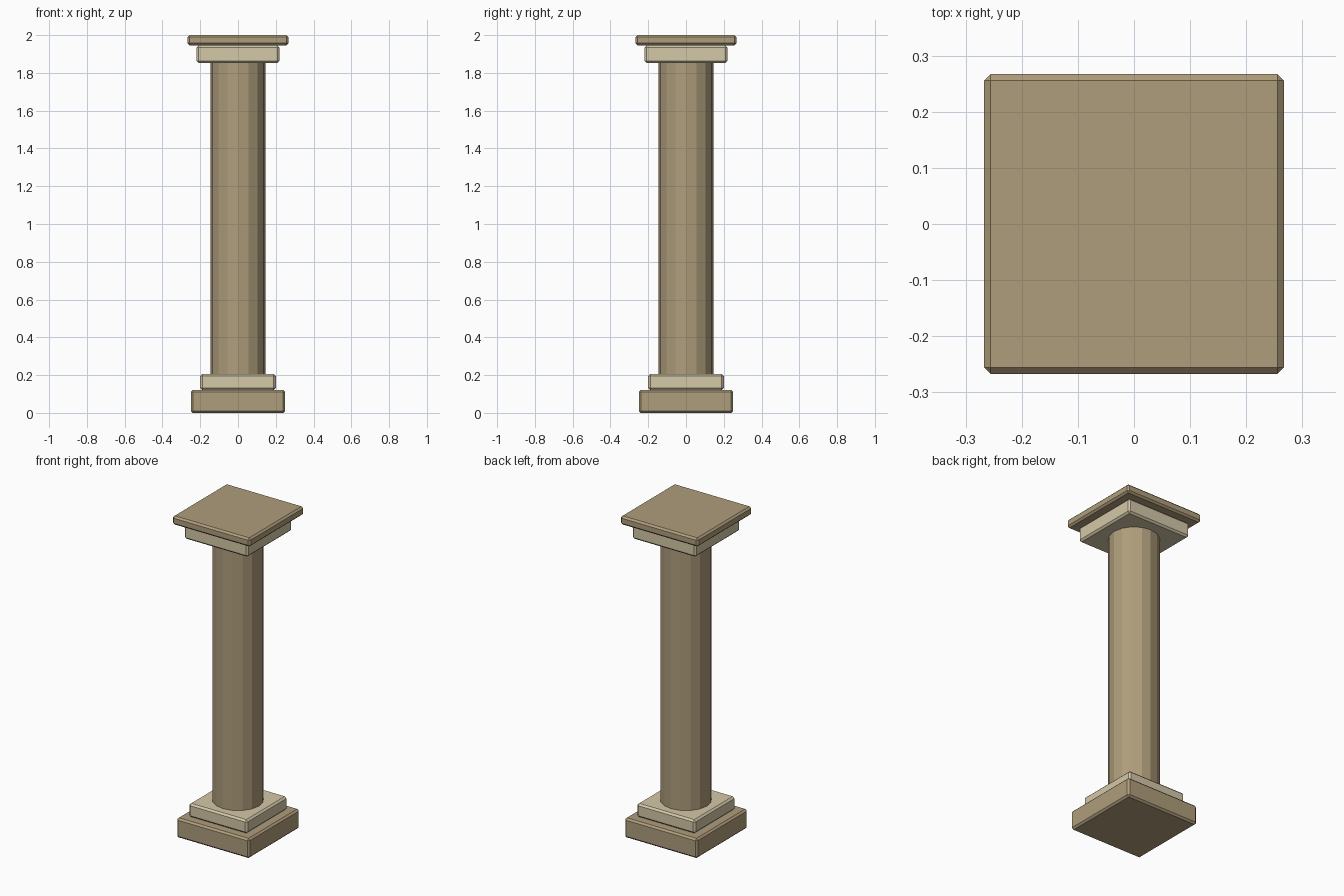
import bpy

if "Cube" in bpy.data.objects:
    bpy.data.objects.remove(bpy.data.objects["Cube"])


def material(name, rgb):
    m = bpy.data.materials.new(name)
    m.diffuse_color = (*rgb, 1.0)
    m.use_nodes = True
    m.node_tree.nodes["Principled BSDF"].inputs["Base Color"].default_value = m.diffuse_color
    return m


stone = material("brown stone", (0.43, 0.34, 0.20))
pale = material("pale stone", (0.66, 0.58, 0.39))


def slab(name, half, z0, z1, mat):
    """Square block with a small flat chamfer on every edge."""
    bpy.ops.mesh.primitive_cube_add(size=1, location=(0, 0, (z0 + z1) / 2))
    ob = bpy.context.object
    ob.name = name
    ob.scale = (2 * half, 2 * half, z1 - z0)
    bpy.ops.object.transform_apply(location=False, rotation=False, scale=True)
    bevel = ob.modifiers.new("chamfer", 'BEVEL')
    bevel.width = 0.011
    bevel.segments = 1
    ob.data.materials.append(mat)
    return ob


# Stepped base
slab("base_plinth", 0.25, 0.0, 0.122, stone)
slab("base_step", 0.20, 0.122, 0.206, pale)

# Sixteen-sided shaft with corners on the x and y axes
bpy.ops.mesh.primitive_cylinder_add(vertices=16, radius=0.145, depth=1.67,
                                    location=(0, 0, 1.03))
shaft = bpy.context.object
shaft.name = "shaft"
shaft.data.materials.append(stone)

# Stepped capital
slab("capital_step", 0.219, 1.852, 1.946, pale)
slab("capital_top", 0.267, 1.946, 2.0, stone)
